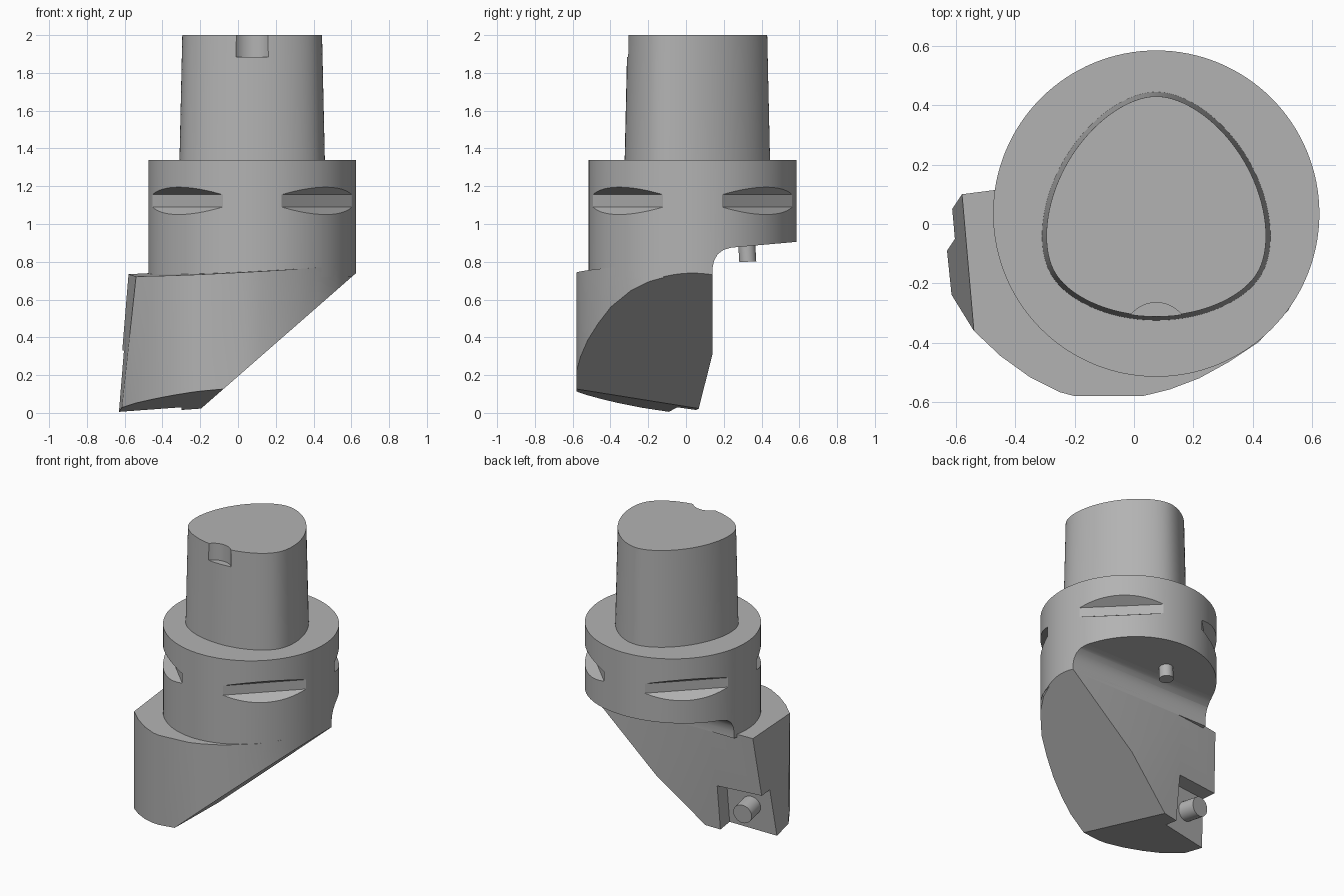
import bpy, bmesh
from math import cos, sin, pi, radians
from mathutils import Vector, Matrix

if "Cube" in bpy.data.objects:
    bpy.data.objects.remove(bpy.data.objects["Cube"])

steel = bpy.data.materials.new("grey_steel")
steel.use_nodes = True
GREY = (0.45, 0.45, 0.45, 1)
steel.diffuse_color = GREY
steel.node_tree.nodes["Principled BSDF"].inputs["Base Color"].default_value = GREY

CX, CY, R = 0.075, 0.035, 0.55      # tool axis and flange radius
SLANT = ((0.625, 0, 0.74), (0.874, 0, -1))
BACK_TILT = (-0.121, 0.986, -0.111)


def finish(bm, name):
    bmesh.ops.recalc_face_normals(bm, faces=bm.faces)
    mesh = bpy.data.meshes.new(name)
    bm.to_mesh(mesh)
    bm.free()
    mesh.materials.append(steel)
    obj = bpy.data.objects.new(name, mesh)
    bpy.context.collection.objects.link(obj)
    return obj


def loft(rings):
    """Skin between equal-length rings of points and cap both ends."""
    bm = bmesh.new()
    loops = [[bm.verts.new(p) for p in ring] for ring in rings]
    n = len(loops[0])
    for a, b in zip(loops, loops[1:]):
        for i in range(n):
            j = (i + 1) % n
            bm.faces.new((a[i], a[j], b[j], b[i]))
    bm.faces.new(loops[0][::-1])
    bm.faces.new(loops[-1])
    return bm


def circle(x, y, z, r, n=96):
    return [(x + r * cos(2 * pi * i / n), y + r * sin(2 * pi * i / n), z) for i in range(n)]


def prism(outline, z0, z1):
    return loft([[(x, y, z) for x, y in outline] for z in (z0, z1)])


def clip(bm, point, normal):
    """Cut away everything on the normal side of a plane and cap the cut."""
    cut = bmesh.ops.bisect_plane(bm, geom=bm.verts[:] + bm.edges[:] + bm.faces[:],
                                 plane_co=point, plane_no=normal, clear_outer=True)
    edges = [e for e in cut["geom_cut"] if isinstance(e, bmesh.types.BMEdge)]
    if edges:
        bmesh.ops.edgeloop_fill(bm, edges=edges)


def select(obj):
    bpy.ops.object.select_all(action="DESELECT")
    obj.select_set(True)
    bpy.context.view_layer.objects.active = obj


def carve(obj, cutter):
    mod = obj.modifiers.new("carve", "BOOLEAN")
    mod.operation = "DIFFERENCE"
    mod.solver = "EXACT"
    mod.object = cutter
    select(obj)
    bpy.ops.object.modifier_apply(modifier=mod.name)
    bpy.data.objects.remove(cutter)


def rod(name, start, end, r):
    start, end = Vector(start), Vector(end)
    bm = loft([circle(0, 0, z, r, 32) for z in (0, (end - start).length)])
    turn = (end - start).to_track_quat("Z", "Y").to_matrix().to_4x4()
    bm.transform(Matrix.Translation(start) @ turn)
    return finish(bm, name)


# Tapered shank: three-lobed section of constant width
def lobed(z, r, e=0.025, n=120):
    ring = []
    for i in range(n):
        t = 2 * pi * i / n
        h, d = r + e * cos(3 * (t - pi / 2)), -3 * e * sin(3 * (t - pi / 2))
        ring.append((CX + h * cos(t) - d * sin(t), CY + h * sin(t) + d * cos(t), z))
    return ring


shank = finish(loft([lobed(1.33, 0.385), lobed(2.0, 0.37)]), "shank")
carve(shank, finish(loft([circle(CX, -0.375, z, 0.11, 64) for z in (1.885, 2.1)]), "notch_cutter"))

# Flange with an undercut at the back
bm = loft([circle(CX, CY, z, R, 128) for z in (0.72, 1.34)])
clip(bm, *SLANT)
flange = finish(bm, "flange")
undercut = [(0.14, 0.5), (0.14, 0.765), (0.148, 0.805), (0.168, 0.84), (0.198, 0.863),
            (0.24, 0.875), (0.75, 0.92), (0.75, 0.5)]
carve(flange, finish(loft([[(x, y, z) for y, z in undercut] for x in (-1, 1)]), "undercut_cutter"))

# Four gripper slots around the flange
slot = [(0.483, 1.09), (0.483, 1.155), (0.567, 1.205), (0.567, 1.04)]
for k in range(4):
    bm = loft([[(d, s, z) for d, z in slot] for s in (-0.4, 0.4)])
    bm.transform(Matrix.Translation((CX, CY, 0)) @ Matrix.Rotation(radians(45 + 90 * k), 4, "Z"))
    carve(flange, finish(bm, "slot_cutter"))

# Offset cutting head: rounded prism trimmed by planes
outline = [(-0.75, 0.3), (-0.68, -0.1), (-0.616, -0.237), (-0.54, -0.36), (-0.45, -0.445),
           (-0.35, -0.517), (-0.25, -0.567), (-0.2, -0.58), (0.03, -0.58), (0.12, -0.558),
           (0.22, -0.52), (0.32, -0.465), (0.42, -0.398), (0.52, -0.291), (0.575, -0.193),
           (0.61, -0.08), (0.624, 0.03), (0.614, 0.14), (0.6, 0.3)]
bm = prism(outline, -0.3, 1.1)
for point, normal in (
        ((0, 0, 0.76), (-0.05, -0.03, 1)),                    # top
        ((0, 0, 0.0506), (0.092, -0.143, -1)),                # bottom
        ((-0.58, 0.115, 0.745), (-0.995, -0.089, 0.0925)),    # end
        ((0, 0.14, 0), (0, 1, 0)),                            # upper back
        ((0.133, 0.14, 0.31), BACK_TILT),                     # lower back
        SLANT):
    clip(bm, point, normal)
head = finish(bm, "cutting_head")

# Insert pocket at the head's tip
bm = prism([(-0.9, -0.4), (-0.3, -0.4), (-0.3, 0.4), (-0.9, 0.4)], -0.2, 0.33)
clip(bm, (-0.6, -0.05, 0.33), [-c for c in BACK_TILT])
carve(head, finish(bm, "pocket_cutter"))

# Insert pin and coolant nozzle
insert_pin = rod("insert_pin", (-0.462, -0.07, 0.19), (-0.48, 0.07, 0.176), 0.065)
nozzle = rod("coolant_nozzle", (0.01, 0.32, 0.92), (0.01, 0.327, 0.80), 0.045)

for obj in (shank, flange, head, insert_pin, nozzle):
    select(obj)
    bpy.ops.object.shade_smooth_by_angle(angle=radians(25))
